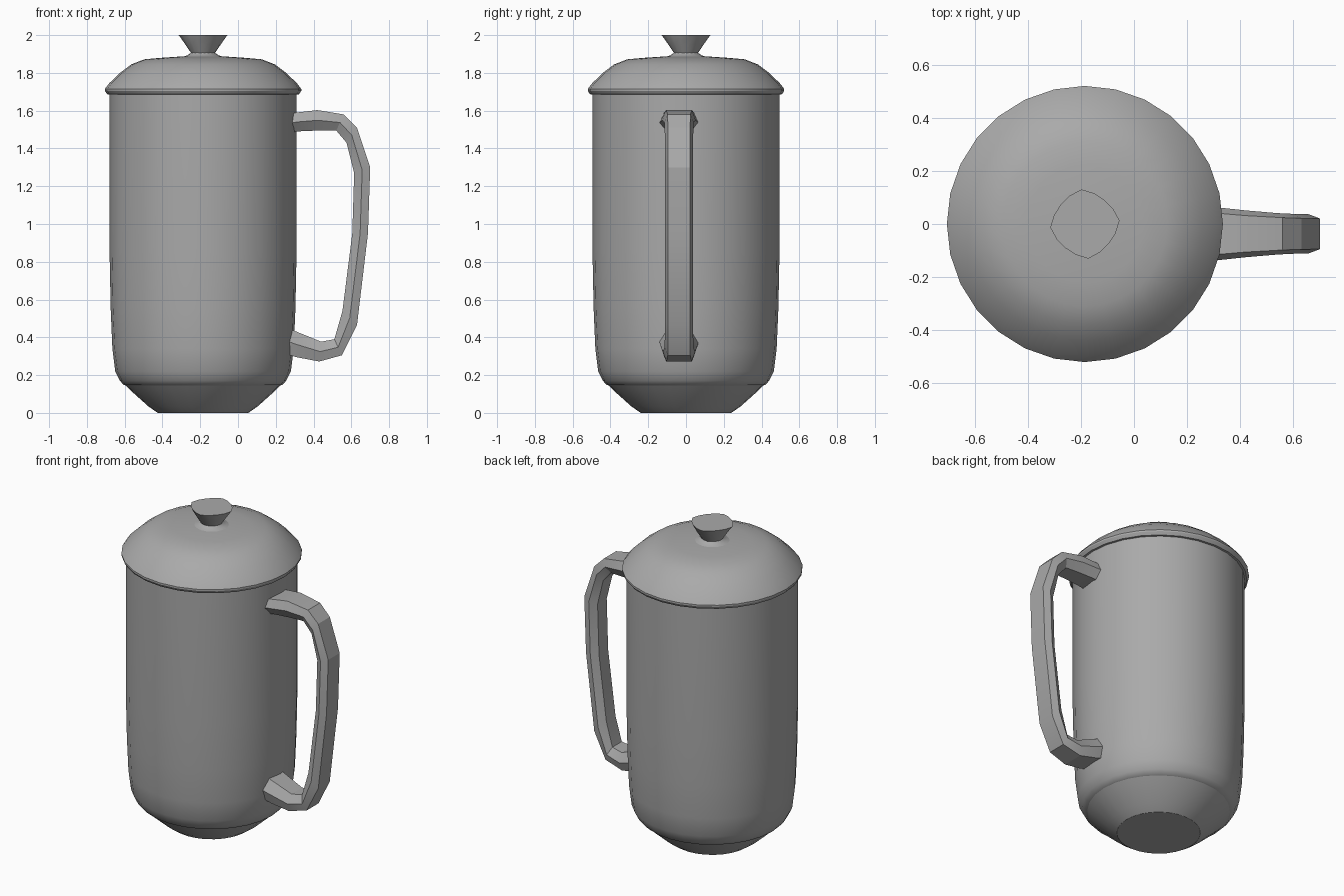
import bpy, bmesh, math
from mathutils import Vector

cube = bpy.data.objects.get("Cube")
if cube:
    bpy.data.objects.remove(cube, do_unlink=True)

AXIS = Vector((-0.185, 0, 0))  # the pot stands off centre, balanced by its handle

grey = bpy.data.materials.new("grey metal")
grey.use_nodes = True
GREY = (0.4, 0.4, 0.4, 1)
grey.diffuse_color = GREY
grey.node_tree.nodes["Principled BSDF"].inputs["Base Color"].default_value = GREY


def loft(name, rings, location=(0, 0, 0), angle=30):
    """Skin a list of closed rings and cap both ends."""
    bm = bmesh.new()
    loops = [[bm.verts.new(p) for p in ring] for ring in rings]
    for a, b in zip(loops, loops[1:]):
        for i in range(len(a)):
            j = (i + 1) % len(a)
            bm.faces.new((a[i], a[j], b[j], b[i]))
    bm.faces.new(loops[0][::-1])
    bm.faces.new(loops[-1])
    bmesh.ops.recalc_face_normals(bm, faces=bm.faces)
    mesh = bpy.data.meshes.new(name)
    bm.to_mesh(mesh)
    bm.free()
    mesh.materials.append(grey)
    obj = bpy.data.objects.new(name, mesh)
    obj.location = location
    bpy.context.collection.objects.link(obj)
    bpy.ops.object.select_all(action='DESELECT')
    obj.select_set(True)
    bpy.context.view_layer.objects.active = obj
    bpy.ops.object.shade_smooth_by_angle(angle=math.radians(angle))
    return obj


def turned(name, profile, sides=28, lobe=0.0, angle=30):
    """Lathe (radius, height) pairs; lobe squares the section off as it widens."""
    rings = []
    for k, (r, z) in enumerate(profile):
        amount = lobe * k / (len(profile) - 1)
        ring = []
        for i in range(sides):
            t = math.tau * i / sides
            q = r * (1 - amount * abs(math.sin(2 * t)))
            ring.append((q * math.cos(t + 0.1 * bool(lobe)),
                         q * math.sin(t + 0.1 * bool(lobe)), z))
        rings.append(ring)
    return loft(name, rings, AXIS, angle)


# Foot and body
turned("foot", [(0.24, 0), (0.29, 0.035), (0.385, 0.12), (0.415, 0.15)])
turned("body", [(0.39, 0.14), (0.42, 0.148), (0.44, 0.17), (0.465, 0.22), (0.48, 0.34),
                (0.489, 0.55), (0.495, 0.85), (0.495, 1.70)], angle=50)

# Domed lid with a rolled rim
turned("lid", [(0.48, 1.685), (0.508, 1.687), (0.52, 1.705), (0.52, 1.715), (0.497, 1.745),
               (0.44, 1.80), (0.38, 1.845), (0.31, 1.872), (0.22, 1.88), (0.1, 1.888)])

# Knob collar and squared knob
turned("knob_collar", [(0.11, 1.885), (0.085, 1.892), (0.065, 1.905), (0.06, 1.912)], sides=20)
turned("knob", [(0.06, 1.90), (0.094, 1.95), (0.122, 1.99), (0.131, 2.0)], sides=16, lobe=0.11)

# Handle: paired outer and inner (x, z) stations with a half width
stations = [((0.26, 1.58), (0.26, 1.48), 0.105), ((0.31, 1.59), (0.31, 1.49), 0.1),
            ((0.42, 1.603), (0.425, 1.495), 0.088), ((0.56, 1.58), (0.52, 1.495), 0.078),
            ((0.63, 1.51), (0.575, 1.43), 0.075), ((0.70, 1.30), (0.615, 1.27), 0.074),
            ((0.688, 0.95), (0.605, 0.95), 0.074), ((0.63, 0.465), (0.553, 0.54), 0.074),
            ((0.55, 0.305), (0.51, 0.39), 0.076), ((0.43, 0.272), (0.44, 0.377), 0.086),
            ((0.31, 0.295), (0.31, 0.43), 0.1), ((0.26, 0.31), (0.26, 0.45), 0.105)]
HANDLE_Y = -0.037
rings = []
for outer, inner, half in stations:
    ring = []
    for depth, width in ((0, 0.78), (0.5, 1), (1, 0.62), (1, -0.62), (0.5, -1), (0, -0.78)):
        x, z = (o + (n - o) * depth for o, n in zip(outer, inner))
        ring.append((x, HANDLE_Y + half * width, z))
    rings.append(ring)
loft("handle", rings, angle=20)
